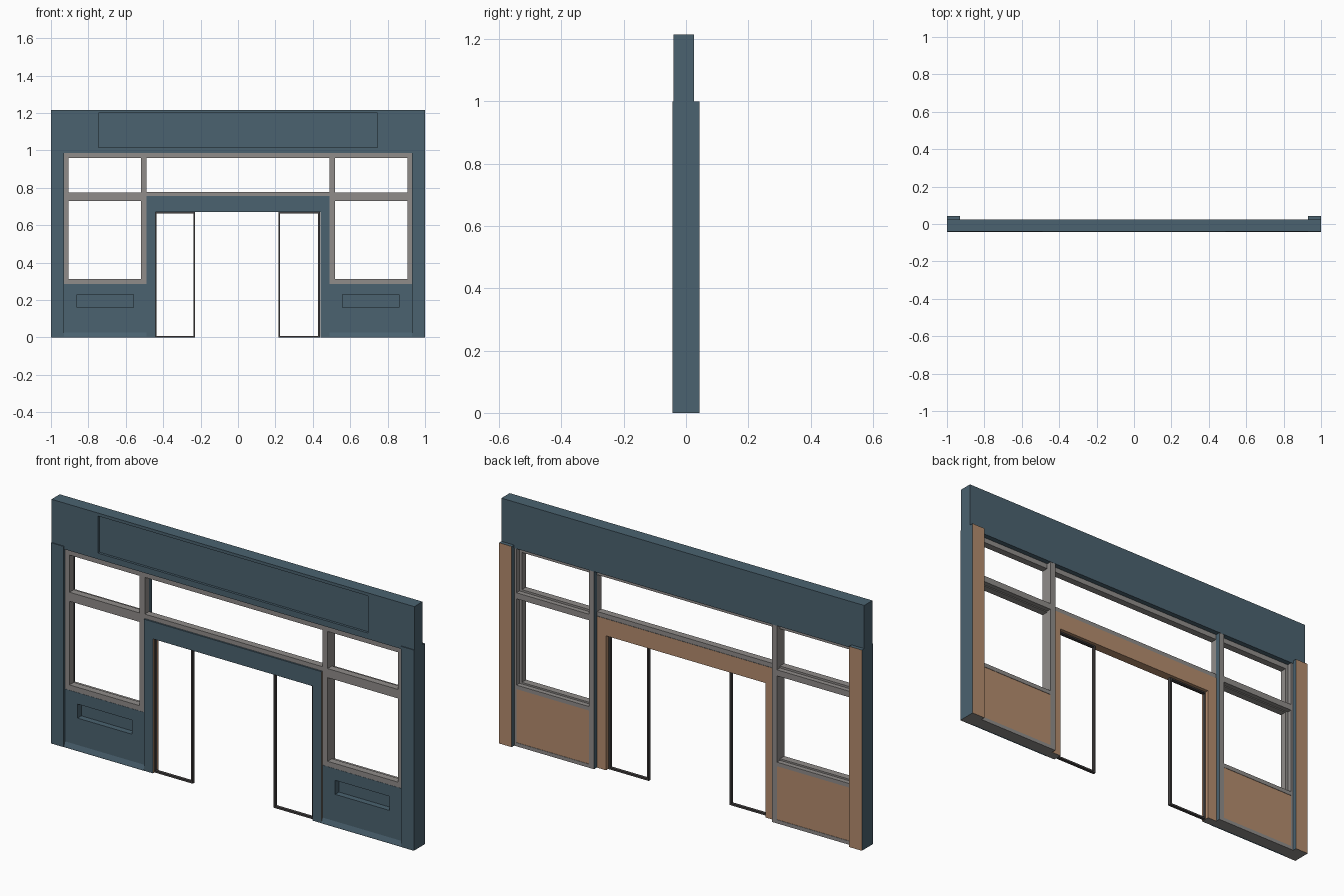
import bpy, bmesh

if "Cube" in bpy.data.objects:
    bpy.data.objects.remove(bpy.data.objects["Cube"])

def mat(name, r, g, b):
    m = bpy.data.materials.new(name)
    m.diffuse_color = (r, g, b, 1)
    m.use_nodes = True
    m.node_tree.nodes["Principled BSDF"].inputs["Base Color"].default_value = m.diffuse_color
    return m

BLUE = mat("slate_blue_paint", .07, .123, .162)
GREY = mat("warm_grey_frame", .28, .265, .255)
TAN = mat("tan_timber", .46, .265, .155)
DARK = mat("dark_door_metal", .06, .055, .055)

def finish(name, bm, mats, rule=None):
    bmesh.ops.recalc_face_normals(bm, faces=bm.faces)
    if rule:
        for f in bm.faces:
            f.material_index = rule(f.normal, f.calc_center_median())
    me = bpy.data.meshes.new(name)
    bm.to_mesh(me)
    bm.free()
    for m in mats:
        me.materials.append(m)
    ob = bpy.data.objects.new(name, me)
    bpy.context.collection.objects.link(ob)
    return ob

def add_box(bm, x0, x1, y0, y1, z0, z1):
    verts = bmesh.ops.create_cube(bm, size=1)["verts"]
    for v in verts:
        v.co = (x1 if v.co.x > 0 else x0, y1 if v.co.y > 0 else y0, z1 if v.co.z > 0 else z0)

def boxes(name, items, mats, rule=None):
    bm = bmesh.new()
    for b in items:
        add_box(bm, *b)
    return finish(name, bm, mats, rule)

def mirrored(items):
    return [b for (x0, x1, *r) in items for b in ((x0, x1, *r), (-x1, -x0, *r))]

def recessed(name, box, rect, depth, mats, rule=None):
    """Box whose front face holds a sunken rectangle."""
    bm = bmesh.new()
    add_box(bm, *box)
    bm.normal_update()
    front = min(bm.faces, key=lambda f: f.calc_center_median().y)
    bmesh.ops.inset_region(bm, faces=[front], thickness=.005)
    c = front.calc_center_median()
    for v in front.verts:
        v.co.x = rect[1] if v.co.x > c.x else rect[0]
        v.co.z = rect[3] if v.co.z > c.z else rect[2]
    out = bmesh.ops.extrude_discrete_faces(bm, faces=[front])["faces"][0]
    for v in out.verts:
        v.co.y += depth
    return finish(name, bm, mats, rule)

# sign fascia with its sunken panel
recessed("fascia", (-1, 1, -.04, .025, .985, 1.215), (-.745, .745, 1.015, 1.2), .012, [BLUE])

# end pilasters: timber back, grey underside
def pilaster_rule(n, c):
    return 1 if n.y > .9 else 2 if n.z < -.9 else 0
boxes("pilasters", mirrored([(.93, 1, -.044, .044, 0, 1)]), [BLUE, TAN, GREY], pilaster_rule)

for side, s in (("left", -1), ("right", 1)):
    def span(a, b):
        return (a, b) if s > 0 else (-b, -a)
    # stall riser with sunken panel
    recessed(side + "_stall_riser", (*span(.49, .93), -.035, .015, 0, .287),
             (*span(.56, .86), .16, .23), .03, [BLUE, GREY],
             lambda n, c: 1 if n.z < -.9 else 0)
    # sloping skirting
    bm = bmesh.new()
    a, b = span(.49, .93)
    prof = [(-.043, 0), (-.043, .004), (-.035, .026), (-.034, 0)]
    ends = [[bm.verts.new((x, y, z)) for y, z in prof] for x in (a, b)]
    bm.faces.new(ends[0])
    bm.faces.new(ends[1])
    for i in range(4):
        j = (i + 1) % 4
        bm.faces.new((ends[0][i], ends[0][j], ends[1][j], ends[1][i]))
    finish(side + "_skirting", bm, [BLUE])

# side window frames: stiles, sill, transom, head
F, B = -.034, 0
boxes("window_frames", mirrored([
    (.49, .518, F, B, .285, .985), (.905, .93, F, B, .285, .985),
    (.518, .905, F, B, .285, .313), (.518, .905, F, B, .73, .775),
    (.518, .905, F, B, .96, .985)]), [GREY])

# rear studs and rails behind the frames
boxes("rear_studs", mirrored([
    (.49, .518, B, .024, 0, .985), (.918, .93, B, .024, 0, .985),
    (.518, .918, .01, .024, 0, .018), (.518, .918, B, .024, .285, .305),
    (.518, .918, B, .024, .735, .765)]), [GREY, BLUE],
    lambda n, c: 1 if abs(n.x) > .9 and abs(c.x) < .491 else 0)

# timber lining behind the stall risers
boxes("riser_lining", mirrored([(.518, .918, .014, .022, .018, .286)]), [TAN])

# transom light over the door
boxes("door_transom_light", [(-.49, .49, F, B, .755, .777), (-.49, .49, F, B, .96, .985)], [GREY])

# door surround: painted front, timber back and reveals
boxes("door_surround", mirrored([(.44, .49, -.042, .002, 0, .67)]) +
      [(-.49, .49, -.042, .002, .67, .755)], [BLUE, TAN, GREY],
      lambda n, c: 0 if n.y < -.9 or n.z > .9 else
      2 if n.z < -.9 and c.z < .1 else 1)

# sliding door leaves
def leaf(x0, x1, t=.009, y0=-.03, y1=-.015, h=.672):
    return [(x0, x0 + t, y0, y1, 0, h), (x1 - t, x1, y0, y1, 0, h),
            (x0 + t, x1 - t, y0, y1, 0, t), (x0 + t, x1 - t, y0, y1, h - t, h)]
boxes("left_door_leaf", leaf(-.446, -.229), [DARK])
boxes("right_door_leaf", leaf(.216, .438), [DARK])
